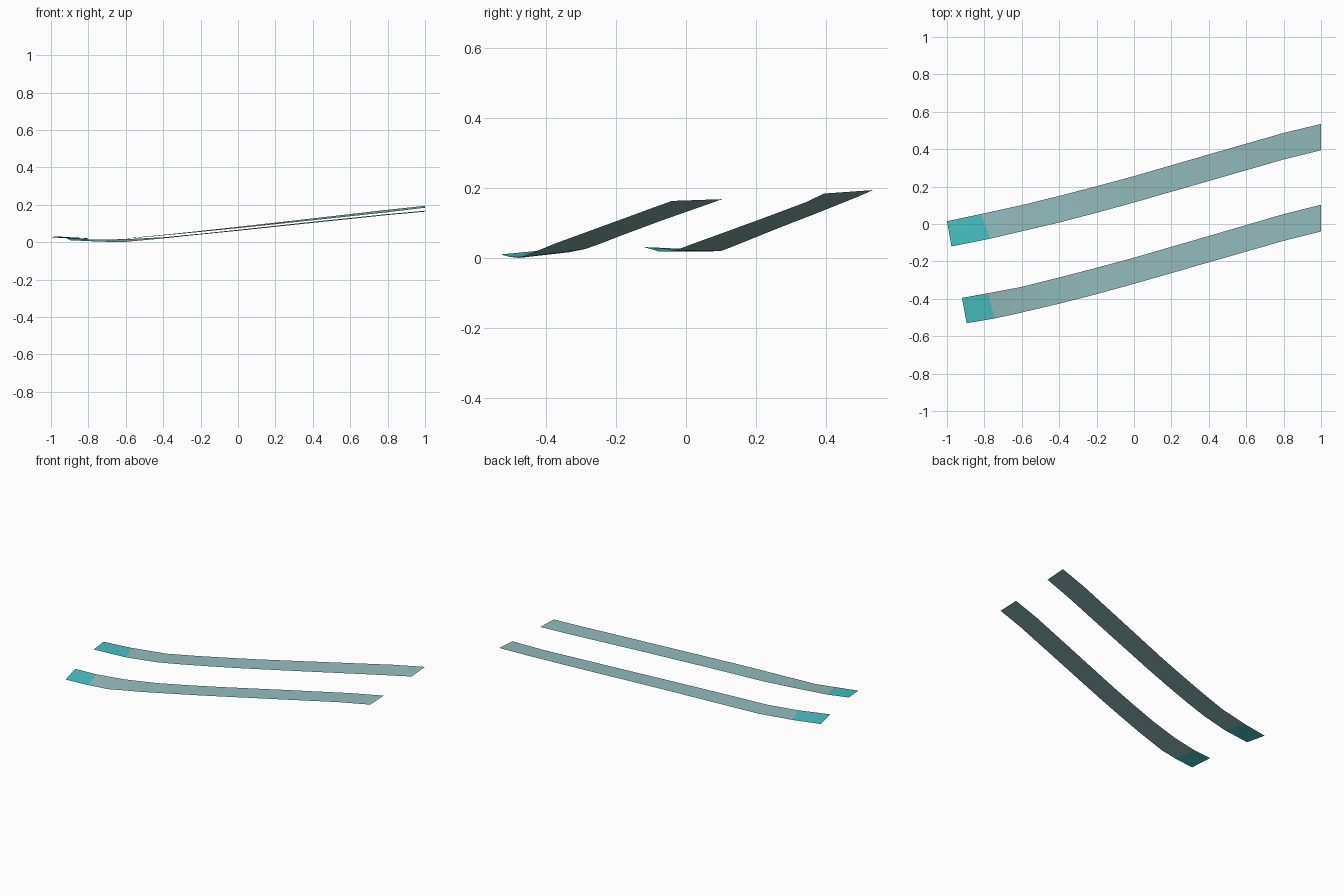
import bpy, bmesh


def material(name, rgb):
    m = bpy.data.materials.new(name)
    m.diffuse_color = (*rgb, 1)
    return m


TEAL = material("bright teal", (0.065, 0.53, 0.54))
GREY = material("grey teal", (0.30, 0.51, 0.51))


def ribbon(name, far, near):
    """Thin open strip between two edge curves; first panel is the bright tip."""
    bm = bmesh.new()
    a = [bm.verts.new(p) for p in far]
    b = [bm.verts.new(p) for p in near]
    for i in range(len(a) - 1):
        f = bm.faces.new((b[i], b[i + 1], a[i + 1], a[i]))
        f.material_index = 0 if i == 0 else 1
        f.smooth = True
    mesh = bpy.data.meshes.new(name)
    bm.to_mesh(mesh)
    bm.free()
    mesh.materials.append(TEAL)
    mesh.materials.append(GREY)
    ob = bpy.data.objects.new(name, mesh)
    bpy.context.collection.objects.link(ob)


# rear strip
ribbon("rear_strip",
       [(-1, .015, .025), (-.82, .053, .018), (-.6, .101, .02), (-.4, .15, .039),
        (-.2, .202, .06), (0, .256, .082), (.4, .372, .127), (.8, .487, .173), (1, .535, .194)],
       [(-.976, -.12, .031), (-.767, -.078, .0186), (-.57, -.032, .021), (-.4, .008, .036),
        (-.2, .06, .055), (0, .115, .075), (.4, .23, .117), (.8, .345, .16), (1, .394, .184)])

# front strip
ribbon("front_strip",
       [(-.92, -.395, .023), (-.78, -.37, .014), (-.6, -.336, .016), (-.4, -.286, .026),
        (-.2, -.234, .045), (0, -.18, .066), (.4, -.064, .109), (.8, .053, .15), (1, .103, .168)],
       [(-.895, -.53, .01), (-.745, -.505, .003), (-.62, -.478, 0), (-.4, -.426, .02),
        (-.2, -.375, .041), (0, -.32, .061), (.4, -.205, .103), (.8, -.09, .145), (1, -.04, .163)])
